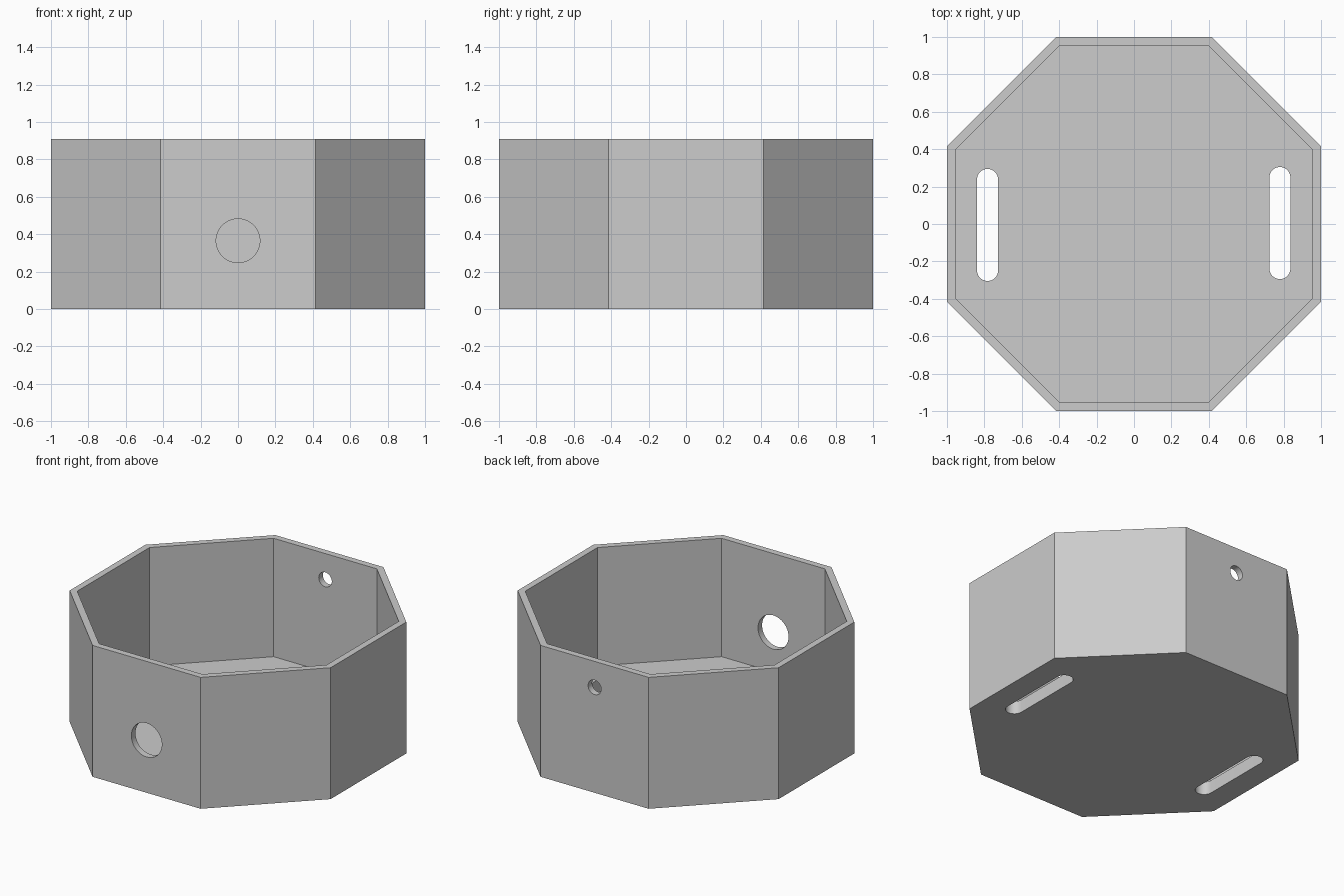
import bpy
import bmesh
import math
from mathutils import Matrix, Vector

if "Cube" in bpy.data.objects:
    bpy.data.objects.remove(bpy.data.objects["Cube"], do_unlink=True)

HEIGHT = 0.91
WALL = 0.045
FLOOR = 0.09

grey = bpy.data.materials.new("light grey")
grey.use_nodes = True
grey.diffuse_color = (0.604, 0.604, 0.604, 1)
grey.node_tree.nodes["Principled BSDF"].inputs["Base Color"].default_value = grey.diffuse_color


def prism(name, outline, z0, z1, matrix=Matrix()):
    """Extrude a closed 2D outline from z0 to z1, then transform it."""
    bm = bmesh.new()
    face = bm.faces.new([bm.verts.new((x, y, z0)) for x, y in outline])
    top = bmesh.ops.extrude_face_region(bm, geom=[face])["geom"]
    bmesh.ops.translate(bm, vec=Vector((0, 0, z1 - z0)),
                        verts=[v for v in top if isinstance(v, bmesh.types.BMVert)])
    bmesh.ops.transform(bm, matrix=matrix, verts=bm.verts)
    bmesh.ops.recalc_face_normals(bm, faces=bm.faces)
    mesh = bpy.data.meshes.new(name)
    bm.to_mesh(mesh)
    bm.free()
    mesh.materials.append(grey)
    obj = bpy.data.objects.new(name, mesh)
    bpy.context.collection.objects.link(obj)
    return obj


def octagon(apothem):
    r = apothem / math.cos(math.pi / 8)
    angles = [(i + 0.5) * math.pi / 4 for i in range(8)]
    return [(r * math.cos(a), r * math.sin(a)) for a in angles]


def stadium(radius, straight=0.0, steps=32):
    """Circle outline, or a slot along y when straight is above zero."""
    points = []
    for end in (1, -1):
        for i in range(steps + (1 if straight else 0)):
            a = math.pi * i / steps + (0 if end > 0 else math.pi)
            points.append((radius * math.cos(a), radius * math.sin(a) + end * straight / 2))
    return points


def cut(target, cutter):
    cutter.hide_render = True
    mod = target.modifiers.new("cut", "BOOLEAN")
    mod.operation = "DIFFERENCE"
    mod.solver = "EXACT"
    mod.object = cutter
    bpy.context.view_layer.objects.active = target
    bpy.ops.object.modifier_apply(modifier=mod.name)
    bpy.data.objects.remove(cutter, do_unlink=True)


# Octagonal open box
box = prism("octagonal_box", octagon(1), 0, HEIGHT)
cut(box, prism("cavity_cutter", octagon(1 - WALL), FLOOR, HEIGHT + 0.2))

# Round holes: large in the front wall, small high in the back wall
for side, radius, z in ((-1, 0.117, 0.365), (1, 0.05, 0.73)):
    place = Matrix.Translation((0, side, z)) @ Matrix.Rotation(math.pi / 2, 4, "X")
    cut(box, prism("hole_cutter", stadium(radius), -0.2, 0.2, place))

# Slots through the floor
for x, y in ((-0.783, -0.005), (0.78, 0.005)):
    place = Matrix.Translation((x, y, 0))
    cut(box, prism("slot_cutter", stadium(0.056, 0.487), -0.1, FLOOR + 0.1, place))

# Smooth hole walls, sharp box edges
bpy.ops.object.select_all(action="DESELECT")
box.select_set(True)
bpy.context.view_layer.objects.active = box
bpy.ops.object.shade_smooth_by_angle(angle=math.radians(30))
